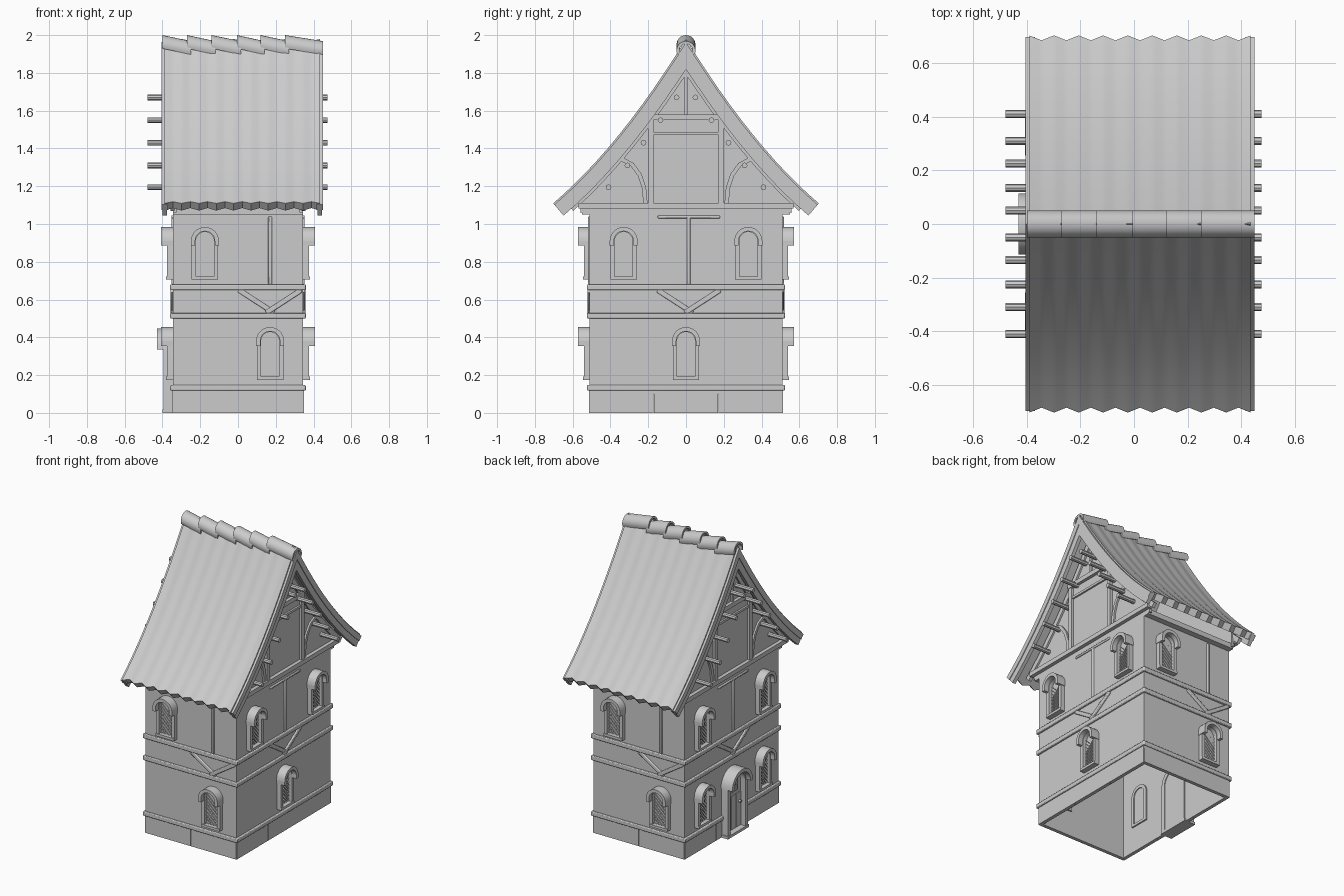
import bpy, bmesh, math
from mathutils import Matrix, Vector

old = bpy.data.objects.get("Cube")
if old:
    bpy.data.objects.remove(old)

grey = bpy.data.materials.new("plain grey")
grey.use_nodes = True
COLOR = (0.6, 0.6, 0.6, 1)
grey.diffuse_color = COLOR
grey.node_tree.nodes["Principled BSDF"].inputs["Base Color"].default_value = COLOR

# Each wall is (turn about z, distance from centre); u runs along it, w outward
HX, HY = 0.345, 0.51
FRONT, RIGHT, BACK, LEFT = (0, HY), (90, HX), (180, HY), (270, HX)
AXIS = (90, 0)
WALLS = {"front": FRONT, "right": RIGHT, "back": BACK, "left": LEFT}
made = []


def prism(bm, pts, w0, w1, side):
    """Extrude a (u, z) outline outward from a wall."""
    turn = Matrix.Rotation(math.radians(side[0]), 3, 'Z')
    a, b = [[bm.verts.new(turn @ Vector((u, -(side[1] + w), z))) for u, z in pts]
            for w in (w0, w1)]
    bm.faces.new(a)
    bm.faces.new(b[::-1])
    for i in range(len(pts)):
        j = (i + 1) % len(pts)
        bm.faces.new((a[j], a[i], b[i], b[j]))
    return a, b


def box(bm, u0, u1, z0, z1, w0, w1, side):
    prism(bm, [(u0, z0), (u1, z0), (u1, z1), (u0, z1)], w0, w1, side)


def strip(path, width):
    """Outline of a bar that follows a path."""
    pts = [Vector(p) for p in path]
    left, right = [], []
    for i, p in enumerate(pts):
        d = (pts[min(i + 1, len(pts) - 1)] - pts[max(i - 1, 0)]).normalized()
        n = Vector((-d.y, d.x)) * width / 2
        left.append(tuple(p + n))
        right.append(tuple(p - n))
    return left + right[::-1]


def arc(u, z, r, a0=180, a1=0, n=14):
    angles = [math.radians(a0 + (a1 - a0) * i / n) for i in range(n + 1)]
    return [(u + r * math.cos(a), z + r * math.sin(a)) for a in angles]


def arch(u, z0, spring, r):
    return [(u - r, z0)] + arc(u, spring, r) + [(u + r, z0)]


def finish(name, bm, bevel=0):
    bmesh.ops.recalc_face_normals(bm, faces=bm.faces)
    me = bpy.data.meshes.new(name)
    bm.to_mesh(me)
    bm.free()
    ob = bpy.data.objects.new(name, me)
    me.materials.append(grey)
    bpy.context.collection.objects.link(ob)
    if bevel:
        mod = ob.modifiers.new("Bevel", 'BEVEL')
        mod.width, mod.segments = bevel, 2
    made.append(ob)


# Roof line: height at distance y from the ridge, and a band below it
def roof_half(d, ymax, n=12):
    pts = [(0, 1.97 - 1.904 * d)]
    for i in range(1, n + 1):
        y = ymax * i / n
        s = -1.62 + 1.1 * y
        k = d / math.hypot(s, 1)
        if y + s * k > 0.005:
            pts.append((y + s * k, 1.97 - 1.62 * y + 0.55 * y * y - k))
    return pts


def roof_line(d, ymax):
    half = roof_half(d, ymax)
    return [(-y, z) for y, z in half[:0:-1]] + half


def roof_band(d0, d1, ymax):
    return roof_line(d0, ymax) + roof_line(d1, ymax)[::-1]


def window(bm, side, u, z0):
    spring = z0 + 0.2
    prism(bm, arch(u, z0, spring, 0.07) + arch(u, z0, spring, 0.048)[::-1], -0.03, 0.03, side)
    prism(bm, arc(u, spring, 0.074) + arc(u, spring, 0.052)[::-1], 0, 0.062, side)
    for s in (-1, 1):
        box(bm, u + s * 0.063 - 0.011, u + s * 0.063 + 0.011, spring - 0.025, spring, 0, 0.062, side)
    box(bm, u - 0.07, u + 0.07, z0 - 0.005, z0 + 0.012, -0.03, 0.036, side)
    prism(bm, arch(u, z0, spring, 0.05), -0.024, 0.003, side)
    # Diagonal lattice
    for k in range(9):
        z = z0 - 0.08 + k * 0.025
        cut = max(0, z0 - z)
        for s in (-1, 1):
            path = [(u + s * (cut - 0.05), z + cut), (u + s * 0.05, z + 0.1)]
            prism(bm, strip(path, 0.004), 0.003, 0.009, side)


# Storeys, plinth and timbers on all four walls
for name, side in WALLS.items():
    long = name in ("right", "left")
    half = HY if long else HX
    mid = 0.015 if long else 0.17
    bm = bmesh.new()
    box(bm, -half, half, 0.1, 1.06, -0.02, 0, side)
    finish(name + "_wall", bm)

    bm = bmesh.new()
    count = 3 if long else 2
    step = 2 * half / count
    for i in range(count):
        box(bm, -half + i * step + 0.001, -half + (i + 1) * step - 0.001, 0, 0.12, -0.02, 0.004, side)
    finish(name + "_plinth_boards", bm)

    bm = bmesh.new()
    for z0, z1 in ((0.118, 0.147), (0.5, 0.53), (0.65, 0.68)):
        box(bm, -half - 0.012, half + 0.012, z0, z1, -0.01, 0.014, side)
    box(bm, mid - 0.01, mid + 0.01, 0.68, 1.04, -0.01, 0.008, side)
    for s in (-1, 1):
        prism(bm, strip([(mid + s * 0.165, 0.65), (mid - s * 0.02, 0.53)], 0.026),
              -0.01, 0.011 + s * 0.001, side)
    if long:
        box(bm, -0.15, 0.18, 1.03, 1.045, -0.01, 0.008, side)
    finish(name + "_timbers", bm, 0.005)

# Windows
places = {"front": [(0.17, 0.18), (-0.175, 0.71)],
          "right": [(0, 0.18), (-0.33, 0.71), (0.33, 0.71)]}
places["back"] = places["front"]
places["left"] = [(s * 0.33, z) for s in (-1, 1) for z in (0.18, 0.71)]
for name, spots in places.items():
    bm = bmesh.new()
    for u, z in spots:
        window(bm, WALLS[name], u, z)
    finish(name + "_windows", bm)

# Door with frame, hood, planks, small grille and step
bm = bmesh.new()
prism(bm, arch(0, 0.015, 0.335, 0.108) + arch(0, 0.015, 0.335, 0.08)[::-1], -0.03, 0.05, LEFT)
prism(bm, arc(0, 0.335, 0.113) + arc(0, 0.335, 0.088)[::-1], 0, 0.085, LEFT)
finish("door_frame", bm)
bm = bmesh.new()
prism(bm, arch(0, 0.015, 0.335, 0.082), -0.025, 0.012, LEFT)
for u in (-0.054, 0, 0.054):
    box(bm, u - 0.025, u + 0.025, 0.02, 0.25, 0.012, 0.017, LEFT)
for s in (-1, 1):
    box(bm, s * 0.035 - 0.004, s * 0.035 + 0.004, 0.28, 0.36, 0.012, 0.022, LEFT)
    box(bm, -0.039, 0.039, 0.32 + s * 0.04 - 0.004, 0.32 + s * 0.04 + 0.004, 0.012, 0.022, LEFT)
box(bm, -0.003, 0.003, 0.28, 0.36, 0.012, 0.02, LEFT)
box(bm, -0.035, 0.035, 0.317, 0.323, 0.012, 0.02, LEFT)
prism(bm, arc(0.06, 0.19, 0.009, 0, 330, 11), 0.012, 0.032, LEFT)
finish("door", bm)
bm = bmesh.new()
box(bm, -0.115, 0.115, 0, 0.018, -0.03, 0.055, LEFT)
finish("door_step", bm)

# Loft floor closing the storeys
bm = bmesh.new()
box(bm, -0.55, 0.55, 1.05, 1.085, -HX, HX, AXIS)
finish("loft_floor", bm)

# Gables with timbers and projecting pegs
for name, side, tip in (("right", RIGHT, 0.13), ("left", LEFT, 0.135)):
    bm = bmesh.new()
    top = [p for p in roof_line(0.03, 0.69) if abs(p[0]) < 0.57]
    prism(bm, [(-0.56, 1.06)] + top + [(0.56, 1.06)], -0.02, 0, side)
    finish(name + "_gable_wall", bm)

    bm = bmesh.new()
    box(bm, -0.57, 0.57, 1.082, 1.112, -0.01, 0.025, side)
    box(bm, -0.205, 0.205, 1.55, 1.58, -0.01, 0.022, side)
    box(bm, -0.175, 0.175, 1.472, 1.488, -0.01, 0.012, side)
    box(bm, -0.009, 0.009, 1.575, 1.85, -0.01, 0.012, side)
    for s in (-1, 1):
        box(bm, s * 0.187 - 0.014, s * 0.187 + 0.014, 1.11, 1.555, -0.01, 0.018, side)
        path = [(s * u, z) for u, z in ((0.215, 1.11), (0.222, 1.19), (0.245, 1.26),
                                        (0.285, 1.315), (0.345, 1.345))]
        prism(bm, strip(path, 0.022), -0.01, 0.012, side)
    prism(bm, roof_band(0.06, 0.095, 0.66), -0.01, 0.012, side)
    finish(name + "_gable_timbers", bm)

    bm = bmesh.new()
    for y, z in ((0.05, 1.67), (0.135, 1.55), (0.225, 1.43), (0.31, 1.31), (0.41, 1.195)):
        for s in (-1, 1):
            prism(bm, arc(s * y, z, 0.015, 0, 315, 7), -0.02, tip, side)
    finish(name + "_pegs", bm)

# Barge boards along the roof ends
for name, x0, x1 in (("right", 0.42, 0.445), ("left", -0.4, -0.375)):
    bm = bmesh.new()
    prism(bm, roof_band(0.008, 0.08, 0.70), x0, x1, AXIS)
    prism(bm, roof_band(0.004, 0.04, 0.70), x0 - 0.005, x1 + 0.005, AXIS)
    finish(name + "_barge_boards", bm)

# Rippled roof covering with a scalloped lower edge
bm = bmesh.new()
rows, per = 9 * 8, 8
for i in range(rows + 1):
    wave = abs((i % per) / per * 2 - 1)
    band = roof_band(-0.005 * wave, 0.045, 0.685 + 0.015 * wave)
    x = -0.39 + 0.825 * i / rows
    ring = [bm.verts.new((x, y, z)) for y, z in band]
    if i == 0:
        bm.faces.new(ring)
    else:
        for j in range(len(ring)):
            k = (j + 1) % len(ring)
            bm.faces.new((prev[j], prev[k], ring[k], ring[j]))
    prev = ring
bm.faces.new(prev[::-1])
finish("roof_covering", bm)

# Overlapping ridge tiles, each tipped down to the right
bm = bmesh.new()
edges = [-0.4, -0.27, -0.14, -0.005, 0.12, 0.25, 0.45]
for x0, x1 in zip(edges, edges[1:]):
    outline = arc(0, 1.95, 0.05, 205, -25) + arc(0, 1.95, 0.036, -25, 205)
    near, far = prism(bm, outline, x0, x1 + (0.02 if x1 < 0.4 else 0), AXIS)
    for v in far:
        v.co.z -= 0.032
finish("ridge_tiles", bm)

# Smooth shading with sharp edges kept
bpy.ops.object.select_all(action='DESELECT')
for ob in made:
    ob.select_set(True)
bpy.context.view_layer.objects.active = made[0]
bpy.ops.object.shade_smooth_by_angle(angle=math.radians(35))
